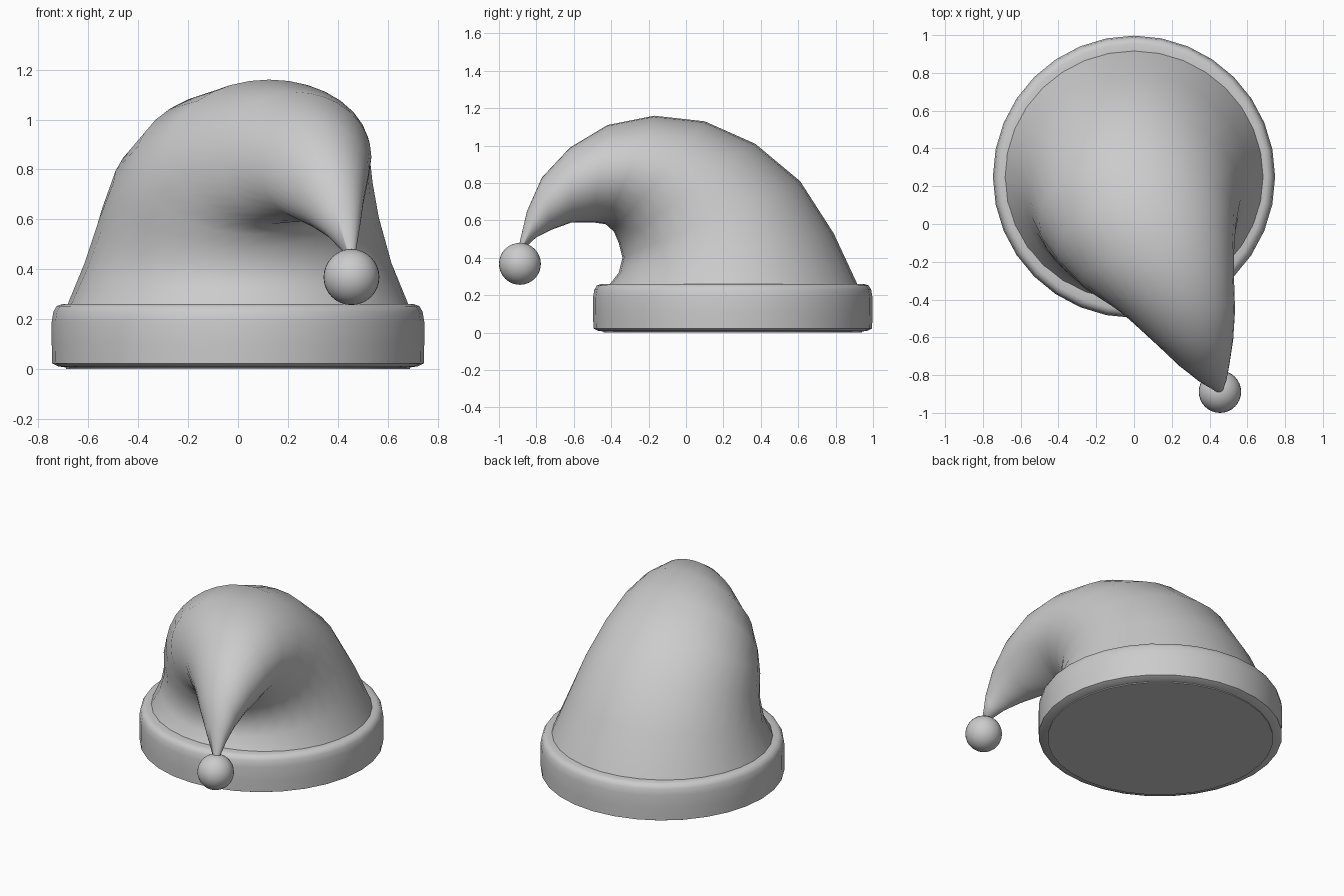
import bpy, bmesh, math
from mathutils import Vector

if "Cube" in bpy.data.objects:
    bpy.data.objects.remove(bpy.data.objects["Cube"])

SEG = 32


def finish(name, bm, angle=40):
    bmesh.ops.recalc_face_normals(bm, faces=bm.faces)
    me = bpy.data.meshes.new(name)
    bm.to_mesh(me)
    bm.free()
    ob = bpy.data.objects.new(name, me)
    bpy.context.collection.objects.link(ob)
    bpy.ops.object.select_all(action='DESELECT')
    ob.select_set(True)
    bpy.context.view_layer.objects.active = ob
    bpy.ops.object.shade_smooth_by_angle(angle=math.radians(angle))
    return ob


def loft(name, rings, angle=40):
    """Skin rings given as (centre, axis_a, axis_b), closing both ends."""
    bm = bmesh.new()
    loops = []
    for c, a, b in rings:
        loops.append([bm.verts.new(c + a * math.cos(t) + b * math.sin(t))
                      for t in (2 * math.pi * i / SEG for i in range(SEG))])
    for lo, hi in zip(loops, loops[1:]):
        for i in range(SEG):
            j = (i + 1) % SEG
            bm.faces.new((lo[i], lo[j], hi[j], hi[i]))
    bm.faces.new(loops[0])
    bm.faces.new(loops[-1])
    return finish(name, bm, angle)


# Drooping cap: outer (y, z), inner (y, z), centre x, half width
sections = [
    (0.93, 0.23, -0.43, 0.23, 0.00, 0.695),
    (0.79, 0.53, -0.36, 0.32, 0.00, 0.615),
    (0.61, 0.81, -0.34, 0.40, 0.005, 0.56),
    (0.37, 1.01, -0.36, 0.48, 0.02, 0.52),
    (0.10, 1.13, -0.385, 0.54, 0.06, 0.47),
    (-0.17, 1.16, -0.43, 0.58, 0.125, 0.405),
    (-0.42, 1.11, -0.50, 0.59, 0.23, 0.305),
    (-0.62, 0.99, -0.61, 0.59, 0.31, 0.215),
    (-0.77, 0.83, -0.72, 0.55, 0.37, 0.135),
    (-0.85, 0.65, -0.80, 0.51, 0.415, 0.075),
    (-0.895, 0.46, -0.865, 0.45, 0.452, 0.018),
]
rings = []
for oy, oz, iy, iz, x, w in sections:
    outer, inner = Vector((x, oy, oz)), Vector((x, iy, iz))
    rings.append(((outer + inner) / 2, Vector((w, 0, 0)), (outer - inner) / 2))
loft("cap", rings, 80)

# Rounded brim band: radius, height
profile = [(0.67, 0.003), (0.72, 0.01), (0.745, 0.022), (0.747, 0.10), (0.747, 0.19),
           (0.74, 0.23), (0.727, 0.252), (0.705, 0.26), (0.66, 0.26)]
loft("brim", [(Vector((0, 0.25, z)), Vector((r, 0, 0)), Vector((0, r, 0)))
              for r, z in profile], 50)

# Flat underside
loft("underside", [(Vector((0, 0.25, z)), Vector((0.69, 0, 0)), Vector((0, 0.69, 0)))
                   for z in (0.0, 0.02)])

# Pompom on the tip
bm = bmesh.new()
bmesh.ops.create_uvsphere(bm, u_segments=32, v_segments=16, radius=0.112)
bmesh.ops.translate(bm, verts=bm.verts, vec=(0.455, -0.888, 0.368))
finish("pompom", bm, 60)
